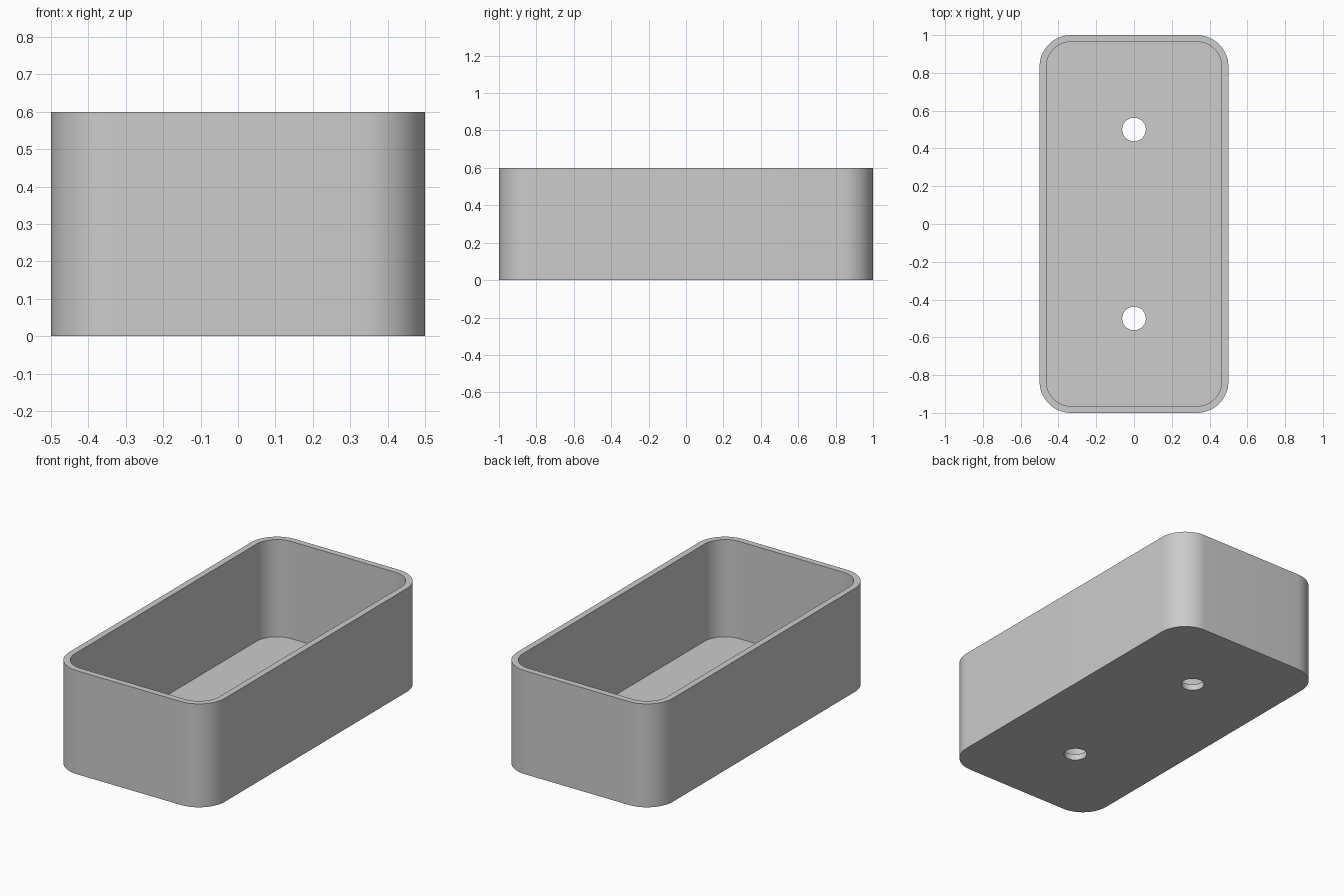
import bpy, bmesh, math

if "Cube" in bpy.data.objects:
    bpy.data.objects.remove(bpy.data.objects["Cube"])

WALL, HEIGHT, RADIUS = 0.036, 0.6, 0.167
HOLE_RADIUS = 0.0625

grey = bpy.data.materials.new("light grey")
grey.diffuse_color = (0.604, 0.604, 0.604, 1)
grey.use_nodes = True
grey.node_tree.nodes["Principled BSDF"].inputs["Base Color"].default_value = grey.diffuse_color


def rounded_rect(hx, hy, r, steps=16):
    """Counter-clockwise outline of a rectangle with rounded corners."""
    pts = []
    for i, (sx, sy) in enumerate([(1, 1), (-1, 1), (-1, -1), (1, -1)]):
        for k in range(steps + 1):
            a = math.pi / 2 * (i + k / steps)
            pts.append((sx * (hx - r) + r * math.cos(a),
                        sy * (hy - r) + r * math.sin(a)))
    return pts


# Open tray: outer wall, rim, inner wall and floor
bm = bmesh.new()
outer = rounded_rect(0.5, 1.0, RADIUS)
inner = rounded_rect(0.5 - WALL, 1.0 - WALL, RADIUS - WALL)
rings = [[bm.verts.new((x, y, z)) for x, y in outline]
         for outline, z in [(outer, 0), (outer, HEIGHT), (inner, HEIGHT), (inner, WALL)]]
for low, high in zip(rings, rings[1:]):
    for i in range(len(low)):
        j = (i + 1) % len(low)
        bm.faces.new((low[i], low[j], high[j], high[i]))
bm.faces.new(rings[0][::-1])
bm.faces.new(rings[-1])
bmesh.ops.recalc_face_normals(bm, faces=bm.faces)
mesh = bpy.data.meshes.new("tray")
bm.to_mesh(mesh)
bm.free()
mesh.materials.append(grey)
tray = bpy.data.objects.new("tray", mesh)
bpy.context.collection.objects.link(tray)

# Two round holes through the floor
for y in (-0.5, 0.5):
    bpy.ops.mesh.primitive_cylinder_add(vertices=48, radius=HOLE_RADIUS, depth=0.2,
                                        location=(0, y, 0))
    cutter = bpy.context.object
    cutter.name = "hole_cutter"
    cutter.hide_render = True
    cutter.data.materials.append(grey)
    bpy.ops.object.select_all(action='DESELECT')
    bpy.context.view_layer.objects.active = tray
    tray.select_set(True)
    mod = tray.modifiers.new("hole", 'BOOLEAN')
    mod.operation = 'DIFFERENCE'
    mod.solver = 'EXACT'
    mod.object = cutter
    bpy.ops.object.modifier_apply(modifier=mod.name)
    bpy.data.objects.remove(cutter)

# Smooth corners, crisp rims
bpy.ops.object.shade_smooth_by_angle(angle=math.radians(30))
